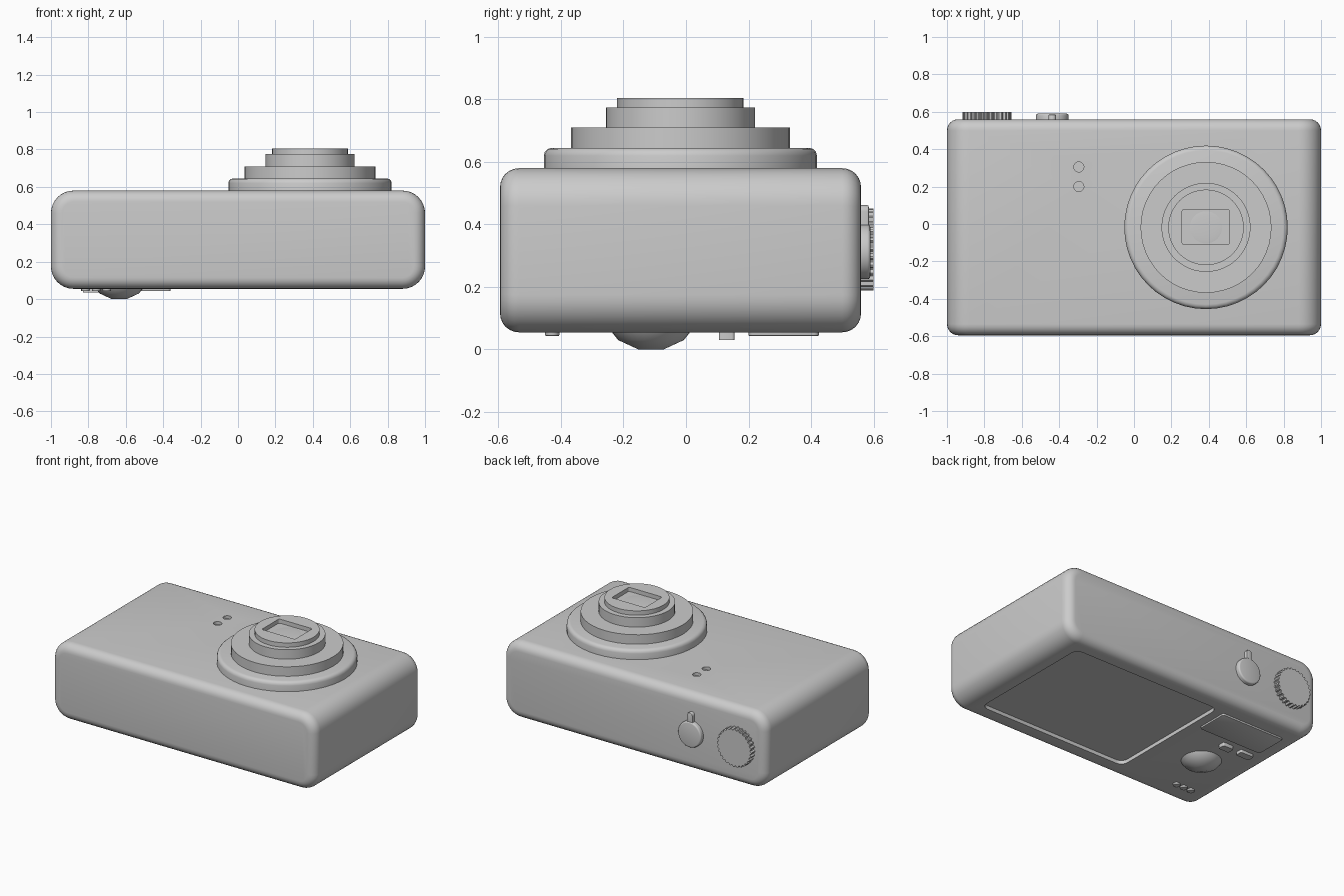
import bpy, bmesh
from math import sin, cos, pi

if "Cube" in bpy.data.objects:
    bpy.data.objects.remove(bpy.data.objects["Cube"])


def finish(bm, name):
    bmesh.ops.recalc_face_normals(bm, faces=bm.faces[:])
    me = bpy.data.meshes.new(name)
    bm.to_mesh(me)
    bm.free()
    ob = bpy.data.objects.new(name, me)
    bpy.context.collection.objects.link(ob)
    return ob


def activate(ob):
    bpy.ops.object.select_all(action='DESELECT')
    ob.select_set(True)
    bpy.context.view_layer.objects.active = ob


def smooth(ob):
    activate(ob)
    bpy.ops.object.shade_smooth_by_angle(angle=0.6)


def rounded_rect(u0, u1, v0, v1, r, n=6):
    pts = []
    for i, (u, v) in enumerate([(u1 - r, v1 - r), (u0 + r, v1 - r), (u0 + r, v0 + r), (u1 - r, v0 + r)]):
        for k in range(n + 1):
            a = (i + k / n) * pi / 2
            pts.append((u + r * cos(a), v + r * sin(a)))
    return pts


def circle(u, v, r, n=40):
    return [(u + r * cos(2 * pi * i / n), v + r * sin(2 * pi * i / n)) for i in range(n)]


# Extrude an outline along Z or Y, optionally rounding the end edges
def prism(name, outline, lo, hi, axis='Z', bevel=0, segs=3, ends=(0, 1)):
    bm = bmesh.new()
    caps = []
    rings = []
    for w in (lo, hi):
        ring = [bm.verts.new((u, v, w) if axis == 'Z' else (u, w, v)) for u, v in outline]
        rings.append(ring)
        caps.append(bm.faces.new(ring))
    n = len(outline)
    for i in range(n):
        j = (i + 1) % n
        bm.faces.new((rings[0][i], rings[0][j], rings[1][j], rings[1][i]))
    bmesh.ops.recalc_face_normals(bm, faces=bm.faces[:])
    if bevel:
        edges = [e for k in ends for e in caps[k].edges]
        bmesh.ops.bevel(bm, geom=edges, offset=bevel, segments=segs, profile=0.5, affect='EDGES')
    ob = finish(bm, name)
    smooth(ob)
    return ob


# Subtract cutters, then remove them
def cut(ob, cutters):
    for c in cutters:
        c.hide_render = True
        m = ob.modifiers.new("cut", 'BOOLEAN')
        m.operation = 'DIFFERENCE'
        m.solver = 'EXACT'
        m.object = c
        activate(ob)
        bpy.ops.object.modifier_apply(modifier=m.name)
        bpy.data.objects.remove(c)
    smooth(ob)


BACK = 0.055   # camera back plane
FRONT = 0.58   # camera front plane
TOP = 0.56     # camera top plane

# Body with recessed screen and sensor windows
body = prism("camera_body", rounded_rect(-1, 1, BACK, FRONT, 0.12, 8), -0.595, TOP, 'Y', 0.06, 6)
cut(body, [
    prism("screen_cutter", rounded_rect(-0.3, 0.83, -0.47, 0.44, 0.05), 0.0, BACK + 0.025),
    prism("sensor_cutter_a", circle(-0.295, 0.305, 0.027, 20), FRONT - 0.02, FRONT + 0.1),
    prism("sensor_cutter_b", circle(-0.295, 0.2, 0.027, 20), FRONT - 0.02, FRONT + 0.1),
])

# Telescoping lens barrel
LX, LY = 0.385, -0.018
prism("lens_base_ring", circle(LX, LY, 0.437, 48), FRONT - 0.02, 0.645, bevel=0.025, ends=(1,))
prism("lens_tube_large", circle(LX, LY, 0.35, 48), 0.63, 0.71)
prism("lens_tube_medium", circle(LX, LY, 0.238, 48), 0.70, 0.775)
tip = prism("lens_tube_tip", circle(LX, LY, 0.202, 48), 0.74, 0.805)
cut(tip, [prism("window_cutter", rounded_rect(0.257, 0.51, -0.11, 0.078, 0.012, 3), 0.777, 0.9)])

# Glass element barely proud of the window floor
bm = bmesh.new()
bmesh.ops.create_uvsphere(bm, u_segments=32, v_segments=16, radius=0.1)
for v in bm.verts:
    v.co = (v.co.x + LX, v.co.y + LY, v.co.z * 0.06 + 0.774)
smooth(finish(bm, "lens_glass"))

# Knurled mode dial
teeth = []
for i in range(112):
    r = 0.131 if i % 4 < 2 else 0.121
    a = 2 * pi * i / 112
    teeth.append((-0.785 + r * cos(a), 0.32 + r * sin(a)))
prism("mode_dial", teeth, TOP - 0.01, 0.6, 'Y')

# Shutter button and zoom lever
prism("shutter_button", circle(-0.437, 0.313, 0.088), TOP - 0.01, 0.59, 'Y', 0.01, 3, (1,))
prism("zoom_lever", rounded_rect(-0.458, -0.416, 0.33, 0.462, 0.0205), TOP - 0.01, 0.585, 'Y', 0.006, 2, (1,))

# Rear control panel
prism("rear_panel", rounded_rect(-0.84, -0.36, 0.2, 0.425, 0.015, 3), 0.043, BACK + 0.01, bevel=0.004, segs=2, ends=(0,))

# Slide switch pieces
prism("switch_left", rounded_rect(-0.67, -0.59, 0.105, 0.155, 0.008, 3), 0.03, BACK + 0.01)
prism("switch_right", rounded_rect(-0.83, -0.73, 0.105, 0.155, 0.008, 3), 0.035, BACK + 0.01)

# Conical thumb control
bm = bmesh.new()
prev = None
for r, z in [(0.125, BACK + 0.01), (0.125, BACK), (0.105, 0.03), (0.04, 0.0)]:
    ring = [bm.verts.new((x, y, z)) for x, y in circle(-0.635, -0.112, r, 32)]
    if prev:
        for i in range(32):
            j = (i + 1) % 32
            bm.faces.new((prev[i], prev[j], ring[j], ring[i]))
    else:
        bm.faces.new(ring)
    prev = ring
bm.faces.new(prev)
smooth(finish(bm, "thumb_control"))

# Row of three small rear buttons
for i in range(3):
    prism(f"rear_button_{i + 1}", circle(-0.815 + i * 0.057, -0.428, 0.023, 20), 0.043, BACK + 0.01, bevel=0.004, segs=2, ends=(0,))
